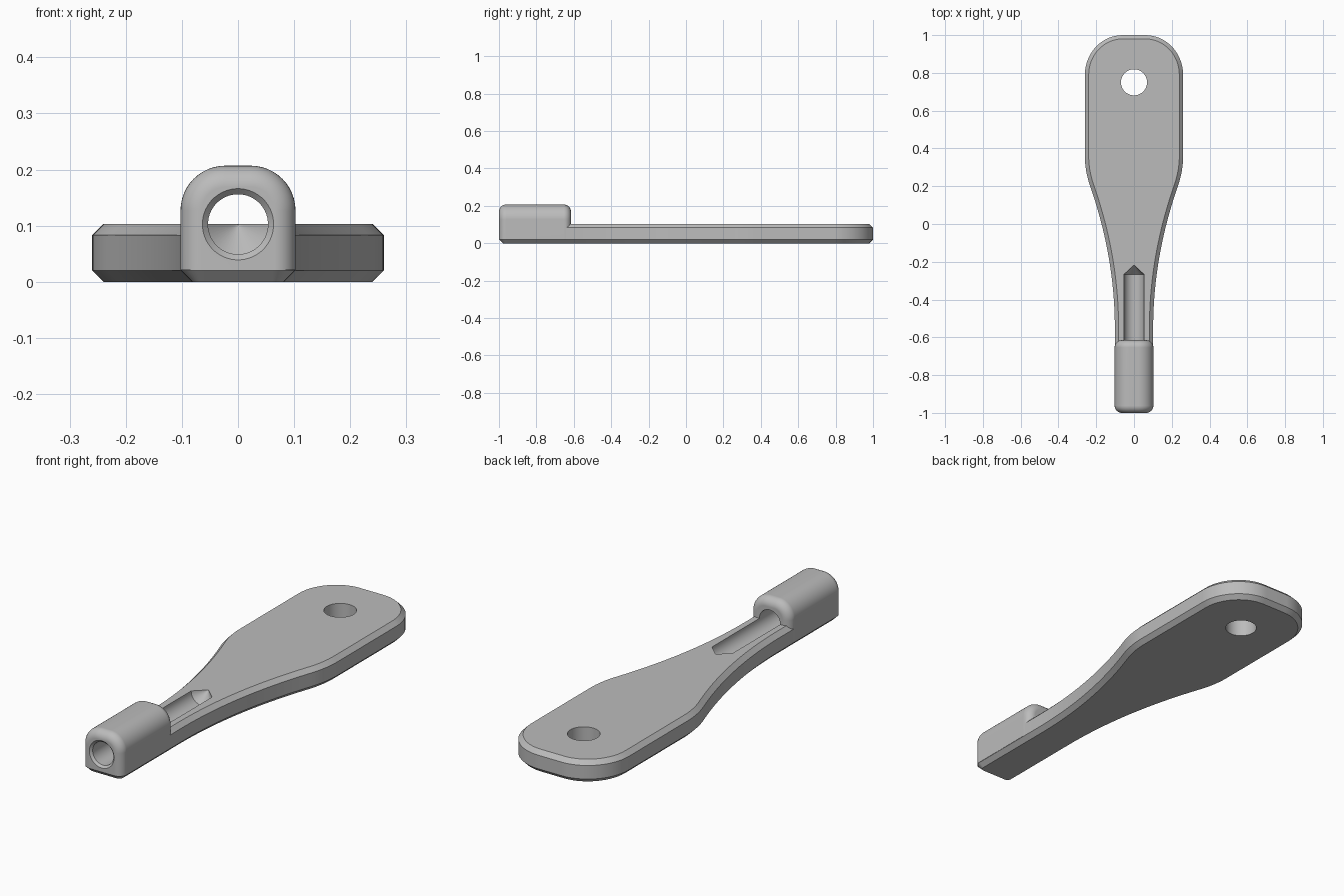
import bpy, bmesh
from math import sin, cos, pi
from mathutils import Vector

old = bpy.data.objects.get("Cube")
if old:
    bpy.data.objects.remove(old, do_unlink=True)

grey = bpy.data.materials.new("plain grey")
grey.use_nodes = True
grey.diffuse_color = (0.5, 0.5, 0.5, 1)
grey.node_tree.nodes["Principled BSDF"].inputs["Base Color"].default_value = (0.5, 0.5, 0.5, 1)


def loft(name, rings):
    """Closed solid through a list of equal-length point rings."""
    bm = bmesh.new()
    loops = [[bm.verts.new(p) for p in ring] for ring in rings]
    n = len(loops[0])
    for a, b in zip(loops, loops[1:]):
        for i in range(n):
            j = (i + 1) % n
            bm.faces.new((a[i], a[j], b[j], b[i]))
    bm.faces.new(loops[0])
    bm.faces.new(loops[-1])
    bmesh.ops.recalc_face_normals(bm, faces=bm.faces)
    mesh = bpy.data.meshes.new(name)
    bm.to_mesh(mesh)
    bm.free()
    mesh.materials.append(grey)
    ob = bpy.data.objects.new(name, mesh)
    bpy.context.collection.objects.link(ob)
    return ob


def arc(cx, cy, rx, ry, start, end, steps):
    angles = [start + (end - start) * i / steps for i in range(steps + 1)]
    return [Vector((cx + rx * cos(a), cy + ry * sin(a))) for a in angles]


def bezier(p0, p1, p2, steps):
    p0, p1, p2 = Vector(p0), Vector(p1), Vector(p2)
    ts = [i / steps for i in range(steps + 1)]
    return [p0 * (1 - t) ** 2 + p1 * 2 * t * (1 - t) + p2 * t * t for t in ts]


def inset(points, d):
    """Shrink a counter-clockwise outline by a constant distance."""
    out = []
    for i, p in enumerate(points):
        e1 = (p - points[i - 1]).normalized()
        e2 = (points[(i + 1) % len(points)] - p).normalized()
        n1, n2 = Vector((-e1.y, e1.x)), Vector((-e2.y, e2.x))
        out.append(p + (n1 + n2) * d / (1 + n1.dot(n2)))
    return out


def combine(target, other, operation):
    mod = target.modifiers.new(operation.lower(), "BOOLEAN")
    mod.operation, mod.solver, mod.object = operation, "EXACT", other
    bpy.context.view_layer.objects.active = target
    bpy.ops.object.modifier_apply(modifier=mod.name)
    bpy.data.objects.remove(other, do_unlink=True)


# Flat handle plate: narrow neck flaring into a rounded paddle, chamfered edges
neck = 0.1015
half = arc(neck - 0.04, -0.959, 0.04, 0.04, -pi / 2, 0, 8)
half += bezier((neck, -0.55), (neck, -0.175), (0.232, 0.2), 20)
half += bezier((0.232, 0.2), (0.26, 0.28), (0.26, 0.36), 8)[1:]
half += arc(0.06, 0.79, 0.2, 0.21, 0, pi / 2, 14)
outline = half + [Vector((-p.x, p.y)) for p in reversed(half)]
plate_top, chamfer = 0.103, 0.02
levels = ((0, chamfer), (chamfer, 0), (plate_top - chamfer, 0), (plate_top, chamfer))
handle = loft("handle", [[(p.x, p.y, z) for p in inset(outline, d)] for z, d in levels])

# Arched socket with rounded ends
fillet, front, back, steps = 0.038, -1.0, -0.615, 8


def arch(d, y):
    r = 0.08 - d
    right = [Vector((0.0225 + r, 0.021))] + arc(0.0225, 0.127, r, r, 0, pi / 2, 12)
    section = right + [Vector((-p.x, p.y)) for p in reversed(right)]
    return [(p.x, y, p.y) for p in section]


turns = [i * pi / 2 / steps for i in range(steps + 1)]
ends = [(fillet * (1 - sin(a)), fillet * (1 - cos(a))) for a in turns]
rings = [arch(d, front + s) for d, s in ends]
rings += [arch(d, back - s) for d, s in reversed(ends)]
socket = loft("socket", rings)
combine(handle, socket, "UNION")

# Countersunk bore with a conical end, leaving an open groove in the neck
bore_z, bore_r = 0.1025, 0.0535
stations = ((-1.02, bore_r + 0.03), (-0.99, bore_r), (-0.267, bore_r), (-0.218, 0.001))
sides = 48
angles = [(i + 0.5) * 2 * pi / sides for i in range(sides)]
bore = loft("bore_cutter", [[(r * cos(a), y, bore_z + r * sin(a)) for a in angles]
                            for y, r in stations])
combine(handle, bore, "DIFFERENCE")

# Hanging hole through the paddle
hole = loft("hole_cutter", [[(0.069 * cos(a), 0.75 + 0.069 * sin(a), z) for a in angles]
                            for z in (-0.1, 0.3)])
combine(handle, hole, "DIFFERENCE")

# Smooth curved walls, crisp chamfers
bpy.ops.object.select_all(action="DESELECT")
handle.select_set(True)
bpy.context.view_layer.objects.active = handle
bpy.ops.object.shade_smooth_by_angle(angle=pi / 6)
weighted = handle.modifiers.new("even_shading", "WEIGHTED_NORMAL")
weighted.keep_sharp = True
